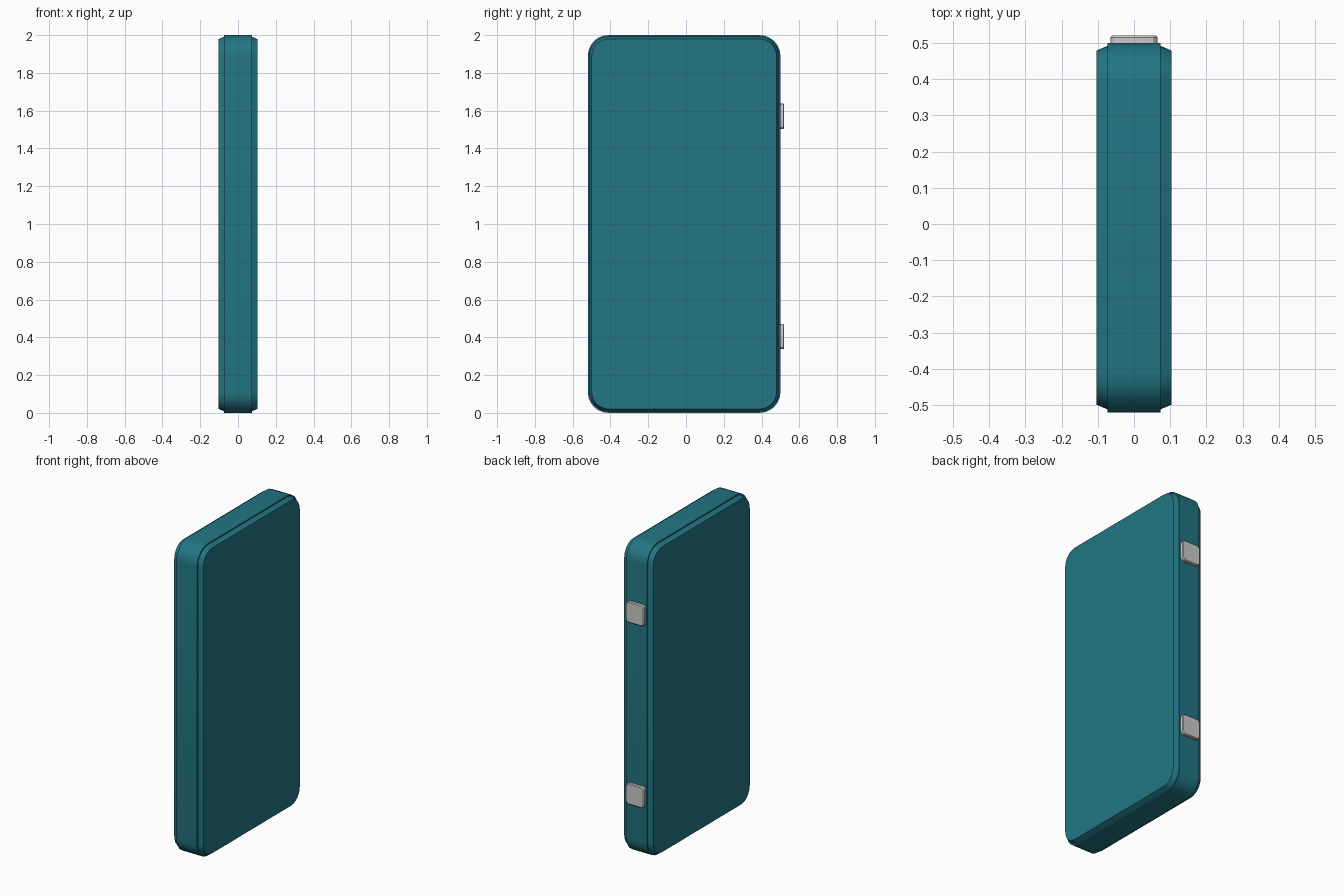
import bpy, bmesh
from math import cos, sin, pi

if "Cube" in bpy.data.objects:
    bpy.data.objects.remove(bpy.data.objects["Cube"])


def rounded_rect(w, h, r, segs):
    """Outline points of a rounded rectangle centred on the origin."""
    pts = []
    for i, (sx, sy) in enumerate([(1, 1), (-1, 1), (-1, -1), (1, -1)]):
        for k in range(segs + 1):
            a = (i + k / segs) * pi / 2
            pts.append((sx * (w / 2 - r) + r * cos(a), sy * (h / 2 - r) + r * sin(a)))
    return pts


def loft(name, w, h, r, segs, stations, place, color=None):
    """Skin rounded outlines; stations are (depth, inset) pairs."""
    bm = bmesh.new()
    rings = [[bm.verts.new(place(d, u, v)) for u, v in
              rounded_rect(w - 2 * i, h - 2 * i, r - i, segs)] for d, i in stations]
    n = len(rings[0])
    for a, b in zip(rings, rings[1:]):
        for k in range(n):
            bm.faces.new((a[k], a[(k + 1) % n], b[(k + 1) % n], b[k]))
    bm.faces.new(rings[0])
    bm.faces.new(rings[-1])
    bmesh.ops.recalc_face_normals(bm, faces=bm.faces)
    mesh = bpy.data.meshes.new(name)
    bm.to_mesh(mesh)
    bm.free()
    ob = bpy.data.objects.new(name, mesh)
    bpy.context.collection.objects.link(ob)
    if color:
        mat = bpy.data.materials.new(name + "_paint")
        mat.diffuse_color = color
        mat.use_nodes = True
        mat.node_tree.nodes["Principled BSDF"].inputs["Base Color"].default_value = mat.diffuse_color
        mesh.materials.append(mat)
    bpy.ops.object.select_all(action='DESELECT')
    ob.select_set(True)
    bpy.context.view_layer.objects.active = ob
    bpy.ops.object.shade_smooth_by_angle(angle=pi / 7)
    return ob


# Slab: full-size central band, small step, then tapered side panels
loft("slab_body", 1.02, 2.0, 0.11, 6,
     [(-0.103, 0.021), (-0.073, 0.008), (-0.073, 0),
      (0.073, 0), (0.073, 0.008), (0.103, 0.021)],
     lambda d, u, v: (d, u - 0.01, v + 1.0), (0.016, 0.18, 0.23, 1))

# Two grey pads on the back edge
for label, z in (("lower", 0.404), ("upper", 1.57)):
    loft(label + "_pad", 0.13, 0.134, 0.022, 3,
         [(0.49, 0), (0.515, 0), (0.52, 0.005)],
         lambda d, u, v: (u, d, v + z))
